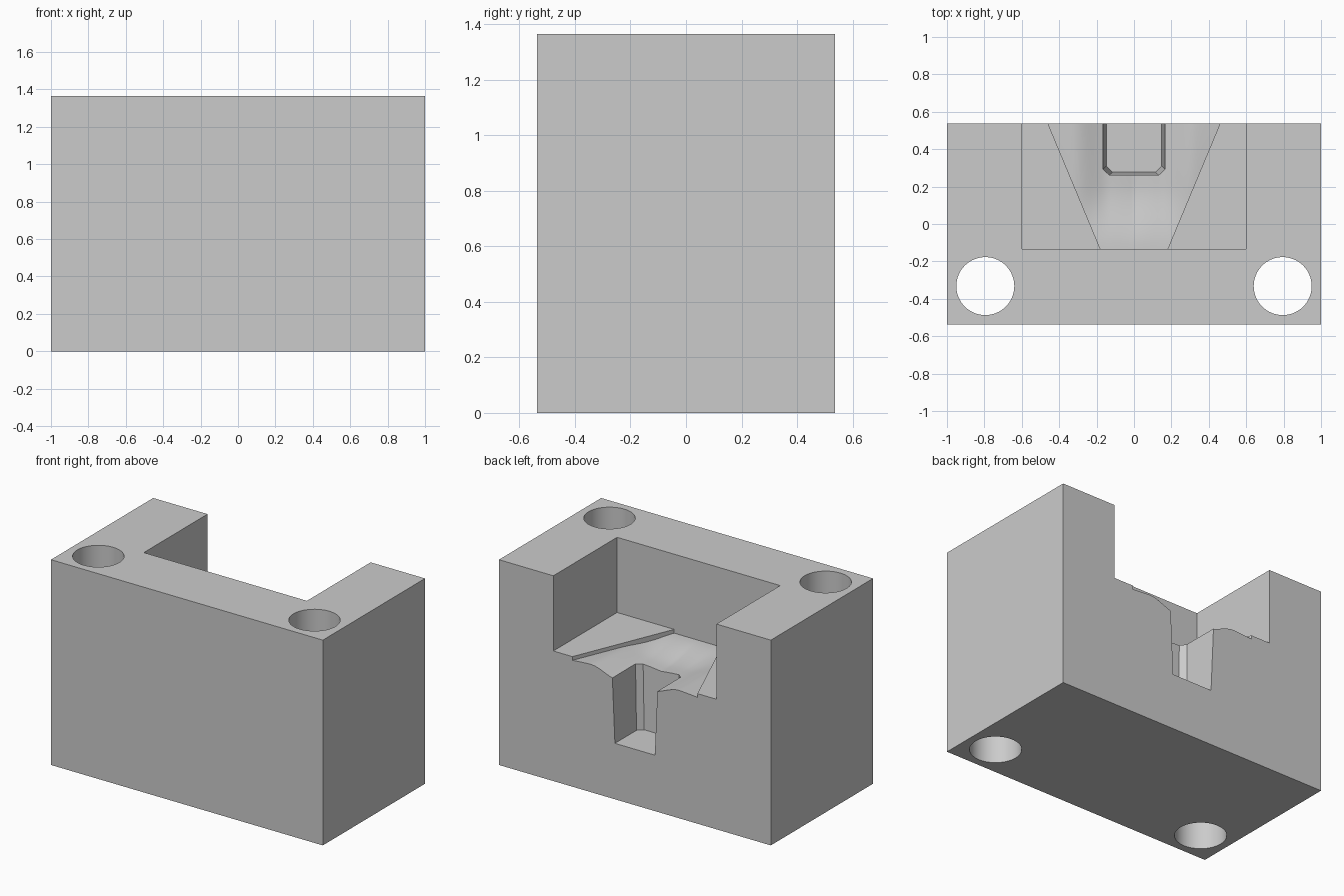
import bpy, bmesh, math

cube = bpy.data.objects.get("Cube")
if cube:
    bpy.data.objects.remove(cube, do_unlink=True)

grey = bpy.data.materials.new("plain grey")
grey.use_nodes = True
colour = (0.6, 0.6, 0.6, 1)
grey.diffuse_color = colour
grey.node_tree.nodes["Principled BSDF"].inputs["Base Color"].default_value = colour

TOP, BACK, OVER = 1.365, 0.537, 0.62
WALL, FLOOR = -0.133, 0.865


def finish(name, bm):
    bmesh.ops.recalc_face_normals(bm, faces=bm.faces)
    mesh = bpy.data.meshes.new(name)
    bm.to_mesh(mesh)
    bm.free()
    mesh.materials.append(grey)
    obj = bpy.data.objects.new(name, mesh)
    bpy.context.collection.objects.link(obj)
    return obj


def loft(name, rings):
    """Solid joining matching closed rings of points, capped at both ends."""
    bm = bmesh.new()
    loops = [[bm.verts.new(p) for p in ring] for ring in rings]
    n = len(loops[0])
    for a, b in zip(loops, loops[1:]):
        for i in range(n):
            j = (i + 1) % n
            bm.faces.new((a[i], a[j], b[j], b[i]))
    bm.faces.new(loops[0])
    bm.faces.new(loops[-1])
    return finish(name, bm)


def box(name, x, y0, y1, z0, z1):
    return loft(name, [[(-x, y0, z), (x, y0, z), (x, y1, z), (-x, y1, z)] for z in (z0, z1)])


def smooth(a, b, v):
    t = min(max((v - a) / (b - a), 0), 1)
    return t * t * (3 - 2 * t)


def trough_ring(y, steps=40):
    """Cross-section of the shallow flared trough: curved bed below a flat lid."""
    width = 0.18 + 0.28 * (y - WALL) / (BACK - WALL)
    fade = smooth(WALL, 0.2, y)
    ring = []
    for i in range(steps + 1):
        u = 2 * i / steps - 1
        x = u * width
        hump = 0.013 * math.sin(math.pi * abs(u))
        dip = 0.055 * (1 - smooth(0.13, 0.33, abs(x)))
        ring.append((x, y, 0.84 + fade * (hump - dip)))
    return ring + [(width, y, 0.92), (-width, y, 0.92)]


def slot_ring(z, half, front, c=0.033):
    """Slot outline with chamfered front corners."""
    return [(-half, OVER, z), (-half, front + c, z), (c - half, front, z),
            (half - c, front, z), (half, front + c, z), (half, OVER, z)]


def hole(name, x, r=0.155, sides=64):
    angles = [2 * math.pi * i / sides for i in range(sides)]
    return loft(name, [[(x + r * math.cos(a), -0.332 + r * math.sin(a), z) for a in angles]
                       for z in (-0.1, TOP + 0.1)])


# Main block
block = box("block", 1, -BACK, BACK, 0, TOP)

# Pocket, flared trough, tapered slot and two through holes
rows = 24
cutters = [
    box("pocket_cutter", 0.6, WALL, OVER, FLOOR, TOP + 0.1),
    loft("trough_cutter", [trough_ring(WALL + (OVER - WALL) * i / rows) for i in range(rows + 1)]),
    loft("slot_cutter", [slot_ring(0.372, 0.147, 0.277), slot_ring(0.9, 0.17, 0.257)]),
    hole("left_hole_cutter", 0.795),
    hole("right_hole_cutter", -0.795),
]

bpy.context.view_layer.objects.active = block
for cutter in cutters:
    cut = block.modifiers.new(cutter.name, 'BOOLEAN')
    cut.operation = 'DIFFERENCE'
    cut.solver = 'EXACT'
    cut.object = cutter
    bpy.ops.object.modifier_apply(modifier=cut.name)
for cutter in cutters:
    bpy.data.objects.remove(cutter, do_unlink=True)

bpy.ops.object.select_all(action='DESELECT')
block.select_set(True)
bpy.ops.object.shade_smooth_by_angle(angle=math.radians(25))
